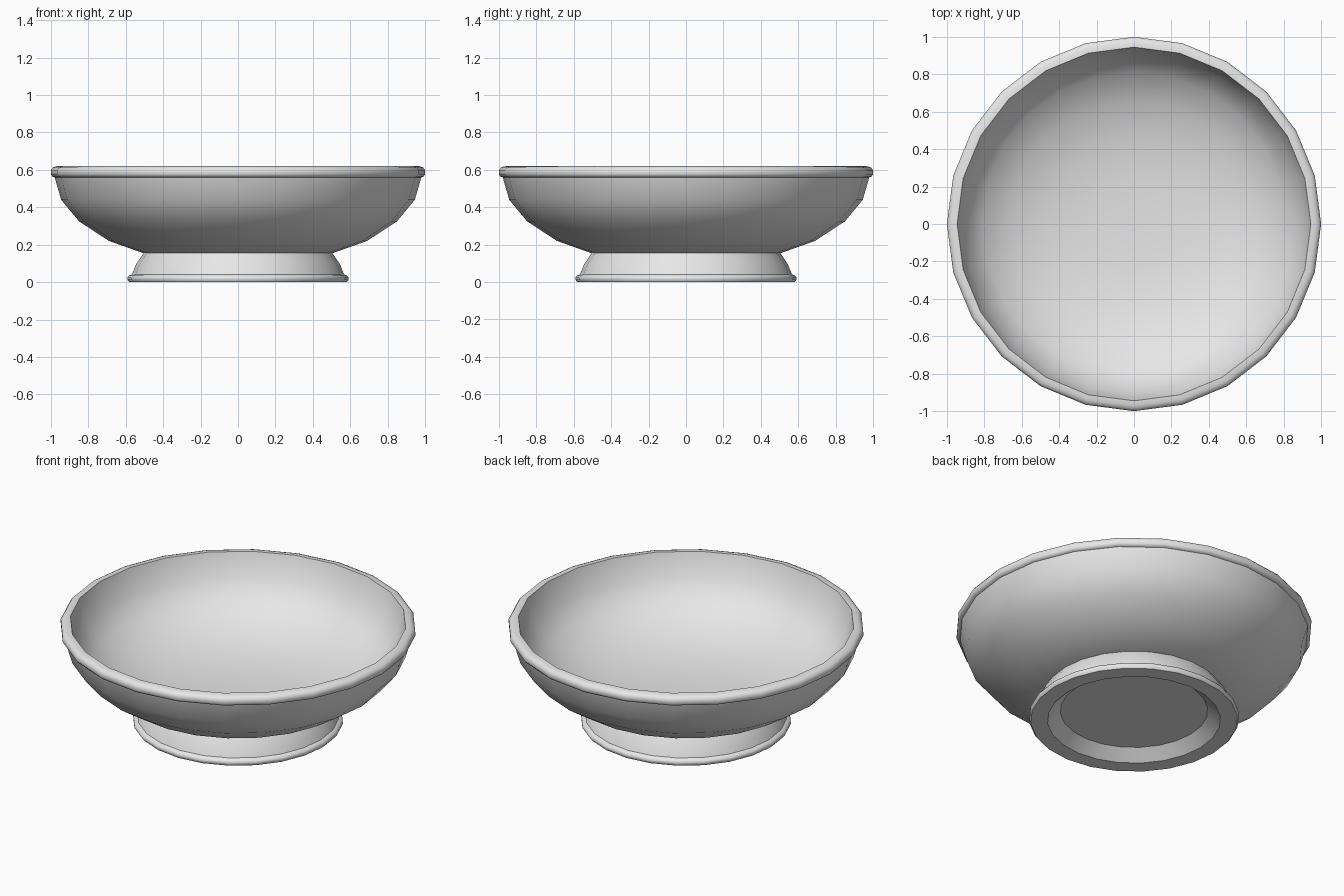
import bpy, bmesh
from math import tau, radians
from mathutils import Vector

cube = bpy.data.objects.get("Cube")
if cube:
    bpy.data.objects.remove(cube, do_unlink=True)

SIDES = 24

# One pale ceramic colour
glaze = bpy.data.materials.new("pale_grey_ceramic")
glaze.use_nodes = True
colour = (0.8, 0.8, 0.8, 1)
glaze.diffuse_color = colour
glaze.node_tree.nodes["Principled BSDF"].inputs["Base Color"].default_value = colour


def lathe(name, profile):
    """Turn a closed (radius, height) profile around the z axis."""
    bm = bmesh.new()
    verts = [bm.verts.new((r, 0, z)) for r, z in profile]
    edges = [bm.edges.new(pair) for pair in zip(verts, verts[1:])]
    bmesh.ops.spin(bm, geom=verts + edges, cent=Vector(), axis=Vector((0, 0, 1)),
                   angle=tau, steps=SIDES, use_merge=False)
    bmesh.ops.remove_doubles(bm, verts=bm.verts, dist=0.0005)
    bmesh.ops.recalc_face_normals(bm, faces=bm.faces)
    mesh = bpy.data.meshes.new(name)
    bm.to_mesh(mesh)
    bm.free()
    mesh.materials.append(glaze)
    obj = bpy.data.objects.new(name, mesh)
    bpy.context.collection.objects.link(obj)
    bpy.ops.object.select_all(action="DESELECT")
    obj.select_set(True)
    bpy.context.view_layer.objects.active = obj
    bpy.ops.object.shade_smooth_by_angle(angle=radians(39))


# Bowl: outer wall, rounded rim, then the thick curved inside down to the centre
outer_wall = [(0, 0.145), (0.49, 0.149), (0.69, 0.22), (0.85, 0.325), (0.945, 0.44), (0.98, 0.56)]
rim = [(0.992, 0.564), (1, 0.576), (1, 0.598), (0.99, 0.612), (0.972, 0.619), (0.945, 0.62)]
inside = [(0.905, 0.47), (0.81, 0.365), (0.66, 0.28), (0.46, 0.222), (0.24, 0.2), (0, 0.195)]
lathe("bowl", outer_wall + rim + inside)

# Foot: recessed underside, flat standing ring, rounded lip and flared side
underside = [(0, 0.06), (0.415, 0.06), (0.487, 0), (0.582, 0)]
lip = [(0.591, 0.012), (0.591, 0.024), (0.583, 0.035), (0.567, 0.041)]
side = [(0.545, 0.095), (0.5, 0.162), (0, 0.162)]
lathe("foot", underside + lip + side)
